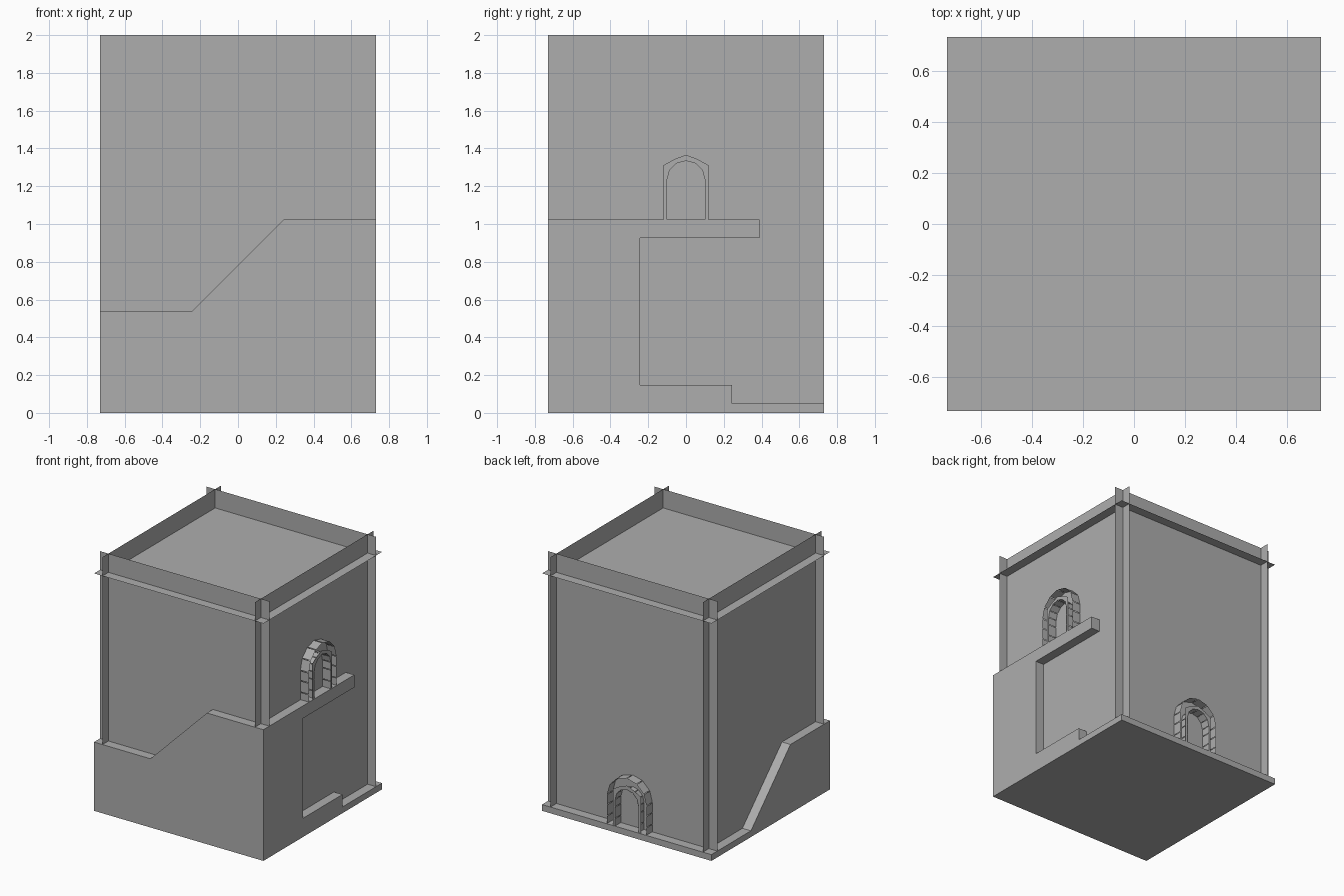
import bpy, bmesh
from math import sin, cos, pi
from mathutils import Vector

cube = bpy.data.objects.get("Cube")
if cube:
    bpy.data.objects.remove(cube, do_unlink=True)

U = 2 / 8.2          # building module
H = 3 * U            # half width of the footprint
W = 2.7 * U          # wall planes sit slightly inside
TOP = 2.0
FLOOR = 0.2 * U

grey = bpy.data.materials.new("plain grey")
grey.use_nodes = True
colour = (0.42, 0.42, 0.42, 1)
grey.diffuse_color = colour
grey.node_tree.nodes["Principled BSDF"].inputs["Base Color"].default_value = colour


def finish(name, bm):
    mesh = bpy.data.meshes.new(name)
    bm.to_mesh(mesh)
    bm.free()
    mesh.materials.append(grey)
    ob = bpy.data.objects.new(name, mesh)
    bpy.context.collection.objects.link(ob)
    return ob


def place(side, along, out, z):
    """Map a position along one side, its distance out and its height."""
    return Vector({"front": (along, -out, z), "back": (along, out, z),
                   "right": (out, along, z), "left": (-out, along, z)}[side])


def panel(name, side, profile, inner, outer=None):
    """Flat outline on one side, extruded outwards if outer is given."""
    bm = bmesh.new()
    face = bm.faces.new([bm.verts.new(place(side, a, inner, z)) for a, z in profile])
    if outer:
        new = bmesh.ops.extrude_face_region(bm, geom=[face], use_keep_orig=True)["geom"]
        shift = place(side, 0, outer - inner, 0)
        bmesh.ops.translate(bm, vec=shift, verts=[g for g in new if isinstance(g, bmesh.types.BMVert)])
        bmesh.ops.recalc_face_normals(bm, faces=bm.faces)
    else:
        face.normal_update()
        if face.normal.dot(place(side, 0, 1, 0)) < 0:
            face.normal_flip()
    return finish(name, bm)


# Crossing wall sheets
for side in ("front", "back", "left", "right"):
    panel(side + "_wall", side, [(-H, 0), (H, 0), (H, TOP), (-H, TOP)], W)

# Roof sheet, projecting past the walls as a cornice
bm = bmesh.new()
bm.faces.new([bm.verts.new((x, y, 7.6 * U)) for x, y in ((-H, -H), (H, -H), (H, H), (-H, H))])
finish("roof", bm)

# Floor slab
bm = bmesh.new()
bmesh.ops.create_cube(bm, size=1)
for v in bm.verts:
    v.co = (v.co.x * 2 * H, v.co.y * 2 * H, (v.co.z + 0.5) * FLOOR)
finish("floor_slab", bm)

# Climbing parapets around the base
LOW, HIGH = FLOOR + 2 * U, FLOOR + 4 * U
panel("front_parapet", "front",
      [(-H, 0), (H, 0), (H, HIGH), (U, HIGH), (-U, LOW), (-H, LOW)], W, H)
panel("left_parapet", "left",
      [(-H, 0), (H, 0), (H, FLOOR), (U, FLOOR), (-U, LOW), (-H, LOW)], W, H)
panel("right_parapet", "right",
      [(-H, 0), (H, 0), (H, FLOOR), (U, FLOOR), (U, 3 * FLOOR), (-U, 3 * FLOOR),
       (-U, HIGH - 2 * FLOOR), (1.6 * U, HIGH - 2 * FLOOR), (1.6 * U, HIGH), (-H, HIGH)], W, H)


# Arched openings: two concentric sheets of stones and a thin face ring
def arch_path(radius, spring, steps=6):
    jamb = [0, 0.06, 0.15, spring]
    right = [(radius, z) for z in jamb[:-1]]
    curve = [(radius * cos(pi * i / steps), spring + radius * sin(pi * i / steps))
             for i in range(steps + 1)]
    return right + curve + [(-a, z) for a, z in reversed(right)]


def stone_sheet(name, side, base, path):
    bm = bmesh.new()
    for p, q in zip(path, path[1:]):
        p, q = Vector(p), Vector(q)
        gap = (q - p) * 0.03
        p, q = p + gap, q - gap
        bm.faces.new([bm.verts.new(place(side, a, out, base + z))
                      for a, z, out in ((*p, W), (*q, W), (*q, H), (*p, H))])
    finish(name, bm)


def face_ring(name, side, base, inner):
    bm = bmesh.new()
    outer = []
    for a, z in inner:
        # Pointed outline around the round opening
        if abs(a) > 0.08:
            outer.append((0.12 if a > 0 else -0.12, z * 1.1 if z > 0.2 else z))
        else:
            outer.append((a * 1.2, 0.342 - abs(a) * 0.45))
    for i in range(len(inner) - 1):
        quad = [inner[i], inner[i + 1], outer[i + 1], outer[i]]
        face = bm.faces.new([bm.verts.new(place(side, a, H - 0.003, base + z)) for a, z in quad])
        face.normal_update()
        if face.normal.dot(place(side, 0, 1, 0)) < 0:
            face.normal_flip()
    bmesh.ops.remove_doubles(bm, verts=bm.verts, dist=0.0005)
    finish(name, bm)


for name, side, base in (("window", "right", HIGH), ("door", "back", FLOOR)):
    inner = arch_path(0.10, 0.21)
    stone_sheet(name + "_outer_stones", side, base, arch_path(0.171, 0.229))
    stone_sheet(name + "_inner_stones", side, base, inner)
    face_ring(name + "_face_ring", side, base, inner)
